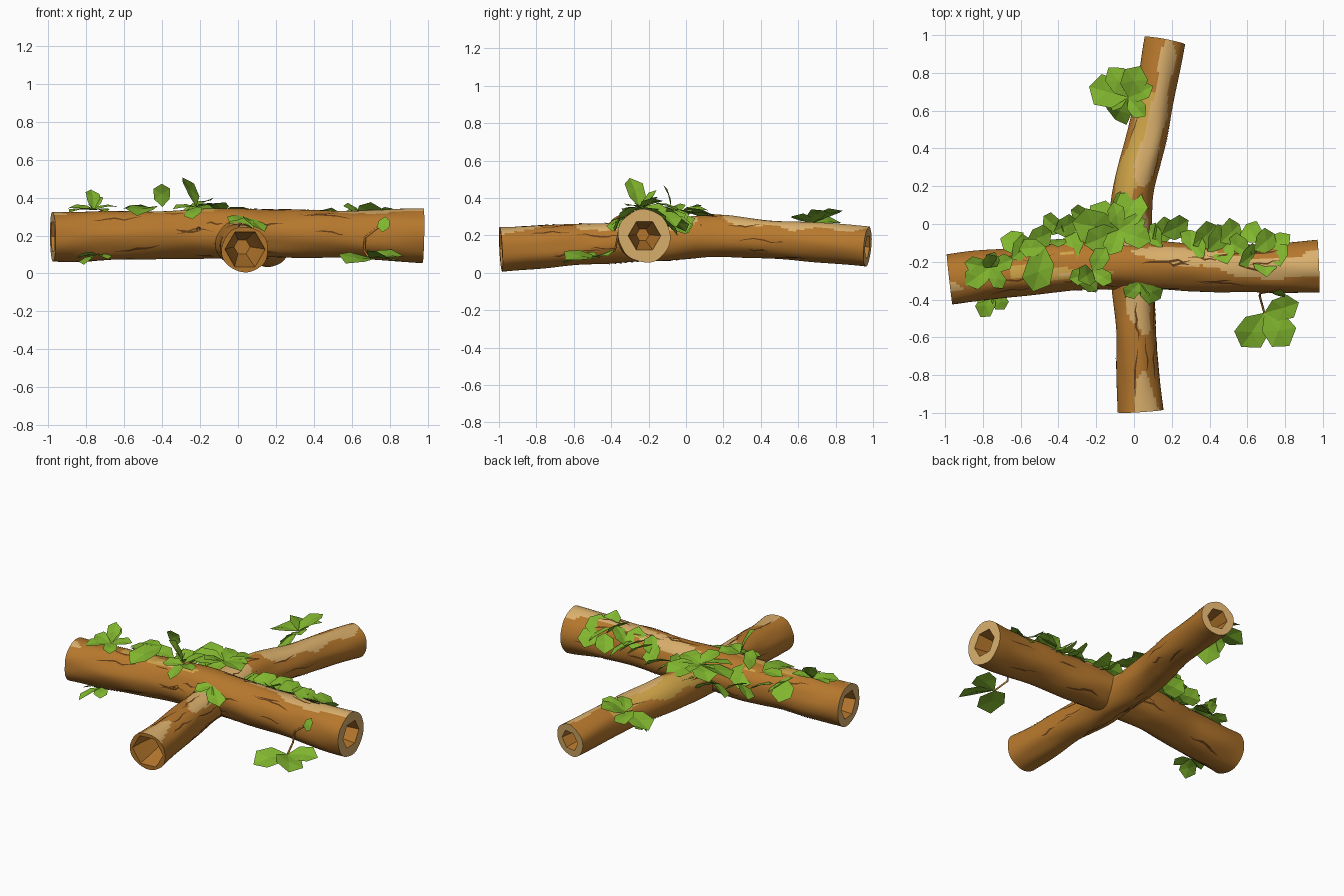
import bpy, bmesh, math, random
from mathutils import Vector, Matrix, noise

if "Cube" in bpy.data.objects:
    bpy.data.objects.remove(bpy.data.objects["Cube"])

random.seed(7)
UP = Vector((0, 0, 1))


def material(name, rgb):
    m = bpy.data.materials.new(name)
    m.diffuse_color = (*rgb, 1)
    m.use_nodes = True
    m.node_tree.nodes["Principled BSDF"].inputs["Base Color"].default_value = m.diffuse_color
    return m


bark = material("brown_bark", (0.47, 0.187, 0.026))
tan = material("bare_tan_wood", (0.70, 0.43, 0.15))
mustard = material("mustard_wood", (0.62, 0.37, 0.065))
crack_col = material("dark_crack", (0.13, 0.048, 0.009))
green = material("leaf_green", (0.22, 0.47, 0.028))


def finish(bm, name, mats, smooth=False):
    mesh = bpy.data.meshes.new(name)
    bm.to_mesh(mesh)
    bm.free()
    ob = bpy.data.objects.new(name, mesh)
    bpy.context.collection.objects.link(ob)
    for m in mats:
        mesh.materials.append(m)
    if smooth:
        bpy.ops.object.select_all(action='DESELECT')
        ob.select_set(True)
        bpy.context.view_layer.objects.active = ob
        bpy.ops.object.shade_smooth_by_angle(angle=math.radians(35))
    return ob


class Log:
    """Bent log described by a centre path of (x, y, z, radius)."""
    def __init__(self, pts, seed):
        self.p, self.seed = [Vector(q) for q in pts], seed

    def at(self, t):
        p, n = self.p, len(self.p) - 1
        i = min(max(int(t * n), 0), n - 1)
        u = t * n - i
        b, c = p[i], p[i + 1]
        a = p[i - 1] if i else 2 * b - c
        d = p[i + 2] if i + 2 <= n else 2 * c - b
        return 0.5 * (2 * b + (c - a) * u + (2 * a - 5 * b + 4 * c - d) * u * u
                      + (3 * b - a - 3 * c + d) * u ** 3)

    def frame(self, t):
        q = self.at(t)
        tan_v = (self.at(min(t + .02, 1)) - self.at(max(t - .02, 0))).to_3d().normalized()
        side = tan_v.cross(UP).normalized()
        return q.to_3d(), tan_v, side, side.cross(tan_v), q.w

    def surf(self, t, a, lift=0.0):
        c, _, s, u, r = self.frame(t)
        k = 1 + .09 * noise.noise(Vector((t * 7, math.cos(a) * 1.3 + self.seed, math.sin(a) * 1.3)))
        return c + (s * math.cos(a) + u * math.sin(a)) * (r * k + lift)


SIDES, RINGS = 48, 110


def build_log(name, log, paint, rims, hole):
    bm = bmesh.new()
    angs = [2 * math.pi * j / SIDES for j in range(SIDES)]

    def ring(pts):
        return [bm.verts.new(p) for p in pts]

    def bridge(a, b, mat=0):
        for j in range(SIDES):
            k = (j + 1) % SIDES
            bm.faces.new((a[j], a[k], b[k], b[j])).material_index = mat

    rings = [ring(log.surf(i / RINGS, a) for a in angs) for i in range(RINGS + 1)]
    for a, b in zip(rings, rings[1:]):
        bridge(a, b)
    # bare wood patches, chosen by direction and noise
    bmesh.ops.recalc_face_normals(bm, faces=bm.faces)
    for f in bm.faces:
        f.material_index = paint(f.calc_center_median(), f.normal)
    # hollow ends: rim, then a tapered six-sided recess
    for end, sgn, rim in ((0, 1, rims[0]), (1, -1, rims[1])):
        c, tv, s, u, r = log.frame(end)
        prev = rings[0 if end == 0 else -1]
        for depth, k, mat in ((0, hole[end], rim), (.09, hole[end] * .85, 0), (.25, hole[end] * .4, 0)):
            def rad(a):
                m = a % (math.pi / 3) - math.pi / 6
                return r * k * .93 / math.cos(m)
            new = ring(c + tv * sgn * depth + (s * math.cos(a) + u * math.sin(a)) * rad(a) for a in angs)
            bridge(prev, new, mat)
            prev = new
        bm.faces.new(prev)
    bmesh.ops.recalc_face_normals(bm, faces=bm.faces)
    return finish(bm, name, [bark, tan, mustard], True)


def paint_cross(c, n):
    v = .34 * noise.noise(Vector((c.x * 3, c.y * 10, c.z * 10)))
    if c.x > -.1 and n.dot(Vector((0, .17, .985))) + v > .93:
        return 1
    if c.x < -.1 and n.z + v > 1.06:
        return 1
    return 2 if -.65 < c.x < -.1 and n.z + v > .96 else 0


def paint_under(c, n):
    v = .40 * noise.noise(Vector((c.x * 7, c.y * 4, c.z * 7 + 4)))
    if n.dot(Vector((.45, 0, .89))) + v > .83:
        return 1
    return 2 if -.1 < c.y < .7 and n.dot(Vector((-.25, 0, .97))) + v > .76 else 0


cross = Log([(-.977, -.292, .195, .135), (-.6, -.25, .20, .127), (-.2, -.215, .21, .130),
             (.2, -.222, .208, .125), (.6, -.235, .205, .128), (.977, -.222, .198, .140)], 1)
under = Log([(.037, -.99, .127, .124), (.012, -.6, .148, .108), (-.01, -.25, .17, .113),
             (-.012, .12, .193, .113), (.075, .5, .178, .102), (.165, .97, .138, .107)], 5)
build_log("cross_log", cross, paint_cross, (1, 1), (.62, .58))
build_log("under_log", under, paint_under, (0, 1), (.80, .58))

# bark cracks: jagged strips lying on the logs
bm = bmesh.new()
for log, count in ((cross, 34), (under, 26)):
    for _ in range(count):
        t, a, n = random.uniform(.04, .86), random.uniform(0, 2 * math.pi), random.randint(3, 6)
        w0, prev = random.uniform(.06, .12), None
        for i in range(n + 1):
            w = w0 * math.sin(math.pi * (i + .15) / (n + .3))
            pair = [bm.verts.new(log.surf(t, a + s * w, .003)) for s in (-.5, .5)]
            if prev:
                bm.faces.new((prev[0], prev[1], pair[1], pair[0]))
            prev = pair
            t = min(t + random.uniform(.012, .03), .99)
            a += random.uniform(-.12, .12)
bmesh.ops.recalc_face_normals(bm, faces=bm.faces)
finish(bm, "bark_cracks", [crack_col])


def leaf(bm, base, az, length, el, roll=0.0, width=.75):
    """Blunt leaf folded along its midrib."""
    az, el = math.radians(az), math.radians(el)
    d = Vector((math.cos(el) * math.cos(az), math.cos(el) * math.sin(az), math.sin(el)))
    side = Matrix.Rotation(math.radians(roll), 3, d) @ d.cross(UP).normalized()
    n, b = side.cross(d), Vector(base)

    def pt(x, y, z):
        return bm.verts.new(b + (d * x + side * y * width + n * z) * length)
    root, mid, tip = pt(0, 0, 0), pt(.55, 0, .02), pt(1, 0, -.08)
    for s in (1, -1):
        e1, e2 = pt(.32, .42 * s, .07), pt(.76, .46 * s, .04)
        for vs in ((root, e1, mid), (e1, e2, mid), (mid, e2, tip)):
            f = bm.faces.new(vs)
            f.normal_update()
            if f.normal.dot(n) < 0:
                f.normal_flip()


# leaf sprays: root point, then (heading, length, rise) of each leaf
sprays = {
    "back_spray": ((-.03, .67, .265), [(165, .22, -8), (122, .19, 5), (70, .19, 25), (25, .16, 30),
                                       (310, .14, 20), (238, .21, -45), (195, .15, -40)]),
    "left_spray": ((-.76, -.23, .335), [(170, .14, 8), (215, .16, 0), (100, .13, 60), (20, .13, 12),
                                        (300, .13, 0), (75, .11, 45)]),
    "left_low_spray": ((-.74, -.36, .10), [(240, .16, -15), (300, .11, -8), (195, .12, -5)]),
    "right_low_spray": ((.69, -.47, .085), [(237, .22, -4), (15, .19, 6), (308, .22, 0)]),
    "front_spray": ((.03, -.31, .30), [(262, .18, -32), (322, .16, -25), (225, .11, -10)]),
    "ridge_spray": ((-.22, -.25, .35), [(200, .13, 0), (258, .13, -25), (60, .15, 18), (330, .12, 8),
                                        (215, .18, 65)]),
    "crossing_spray": ((-.08, -.03, .325), [(62, .23, -3), (100, .15, 8), (140, .20, -5), (172, .25, 0),
                                            (205, .2, 8), (250, .15, 22), (340, .18, 5), (20, .15, 5)]),
    "standing_leaf": ((-.40, -.08, .35), [(265, .13, 75)]),
    "broad_leaf": ((-.47, -.12, .35), [(255, .25, -6), (185, .14, 0)]),
    "side_leaf": ((.78, -.345, .30), [(245, .09, -60)]),
}
for name, (root, leaves) in sprays.items():
    bm = bmesh.new()
    for az, ln, el in leaves:
        leaf(bm, root, az, ln, el, random.uniform(-18, 18), random.uniform(.66, .85))
    finish(bm, name, [green])

# ivy draped along the back shoulder of the cross log (leaf centres)
bm = bmesh.new()
for x, y in ((.1, -.06), (.16, -.03), (.22, -.02), (.3, -.07), (.38, -.06), (.45, -.08), (.52, -.04), (.62, -.04),
             (.7, -.09), (.77, -.08), (.55, -.12), (.62, -.17), (.69, -.2), (.47, -.14), (.76, -.15),
             (.33, -.12), (-.27, .04), (-.36, -.01), (-.43, 0), (-.5, -.07), (-.64, -.09), (-.58, -.13),
             (-.33, -.1), (-.18, .04), (.02, .13), (-.05, .12)):
    az, ln = random.uniform(20, 160), random.uniform(.14, .18)
    h = Vector((math.cos(math.radians(az)), math.sin(math.radians(az))))
    z = .352 - .45 * max(0, y + .2) + random.uniform(-.01, .015) + (.07 if abs(x) < .1 else 0)
    el = -32 * h.y + random.uniform(-10, 10)
    leaf(bm, (x - h.x * ln / 2, y - h.y * ln / 2, z + .012), az, ln, el, random.uniform(-12, 12) + 25 * h.x, .85)
finish(bm, "draped_ivy", [green])


def stem(name, pts, r=.006):
    cu = bpy.data.curves.new(name, 'CURVE')
    cu.dimensions, cu.bevel_depth, cu.bevel_resolution = '3D', r, 1
    sp = cu.splines.new('POLY')
    sp.points.add(len(pts) - 1)
    for p, co in zip(sp.points, pts):
        p.co = (*co, 1)
    cu.materials.append(bark)
    bpy.context.collection.objects.link(bpy.data.objects.new(name, cu))


# vine stems
stem("hanging_stem", [(.76, -.35, .26), (.67, -.365, .19), (.665, -.38, .12), (.69, -.47, .085)])
stem("small_twig", [(-.2, -.3, .24), (-.21, -.36, .235)], .01)
